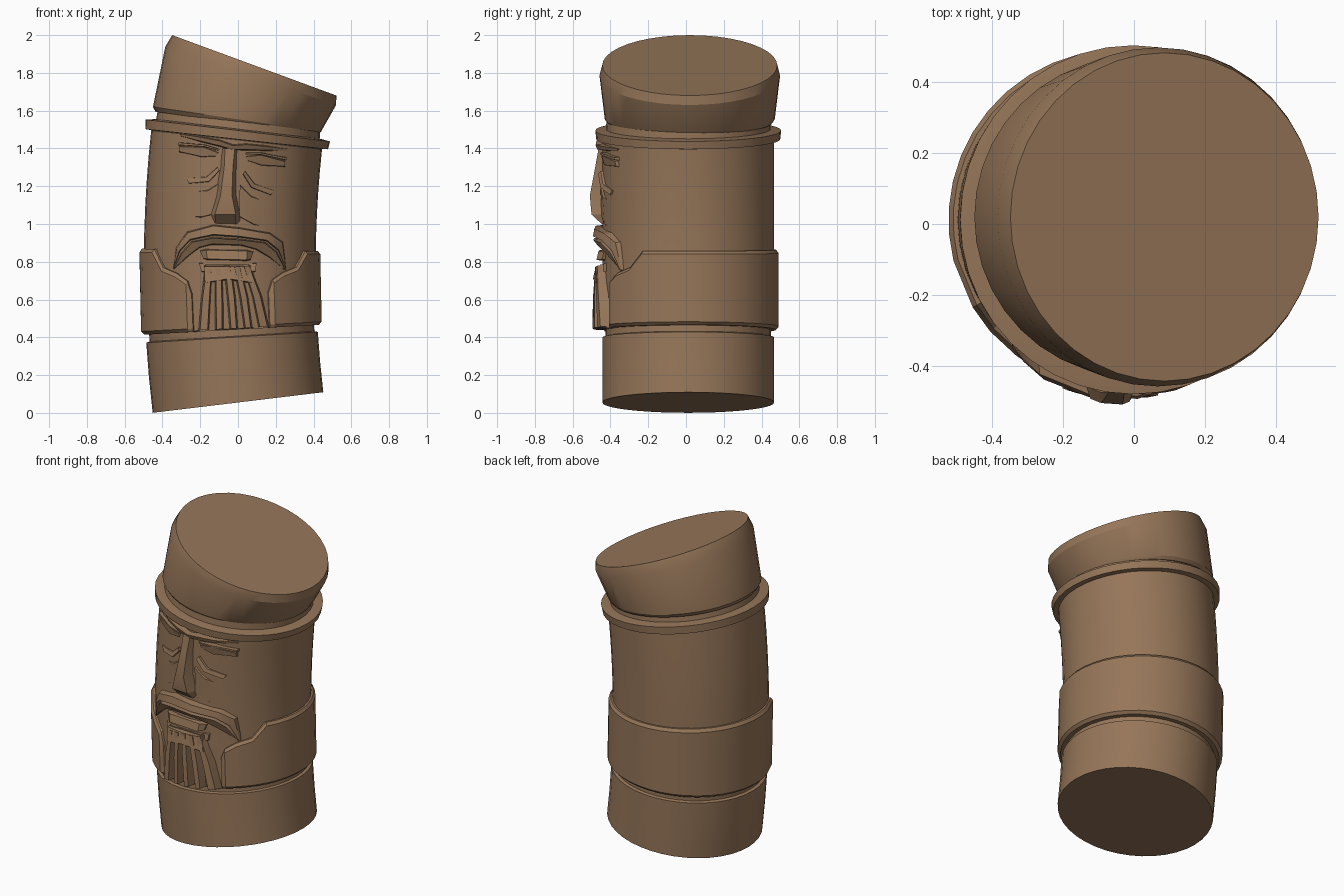
import bpy, bmesh, math

R, CY, SEG = 0.455, 0.012, 40

wood = bpy.data.materials.new("carved_brown_wood")
wood.diffuse_color = (0.305, 0.181, 0.100, 1)


def tilt(h):
    return 0.12 - 0.165 * h


def axis_x(h):
    return -(0.12 * h - 0.0825 * h * h)


def bend(a, r, h):
    """Point on the curved column: angle from the front, radius, height."""
    u, t = r * math.sin(a), tilt(h)
    return (axis_x(h) + u * math.cos(t), CY - r * math.cos(a), 0.055 + h + u * math.sin(t))


def surface_y(x, z):
    """Depth of the column's front at a front-view point."""
    h = z - 0.055
    for _ in range(3):
        u = x - axis_x(h)
        h = z - 0.055 - u * tilt(h)
    return CY - math.sqrt(max(R * R - u * u, 0))


def loft(name, rings, closed=True):
    """Skin a list of equal closed cross-sections and cap both ends."""
    bm = bmesh.new()
    vs = [[bm.verts.new(p) for p in ring] for ring in rings]
    n = len(vs[0])
    for a, b in zip(vs, vs[1:]):
        for i in range(n):
            bm.faces.new((a[i], a[(i + 1) % n], b[(i + 1) % n], b[i]))
    bm.faces.new(vs[0])
    bm.faces.new(vs[-1])
    bmesh.ops.recalc_face_normals(bm, faces=bm.faces[:])
    me = bpy.data.meshes.new(name)
    bm.to_mesh(me)
    bm.free()
    me.materials.append(wood)
    ob = bpy.data.objects.new(name, me)
    bpy.context.collection.objects.link(ob)
    bpy.ops.object.select_all(action='DESELECT')
    ob.select_set(True)
    bpy.context.view_layer.objects.active = ob
    bpy.ops.object.shade_smooth_by_angle(angle=math.radians(24))
    return ob


def strip(name, a, b, pa, pb, bevel=0.01):
    """Carved relief between two front-view rails; pa, pb = height above the column."""
    rings = []
    for i, ((ax, az), (bx, bz)) in enumerate(zip(a, b)):
        da = pa[i] if isinstance(pa, (list, tuple)) else pa
        db = pb[i] if isinstance(pb, (list, tuple)) else pb
        d = math.hypot(bx - ax, bz - az) or 1
        k = min(bevel / d, 0.4)
        fa = (ax + (bx - ax) * k, az + (bz - az) * k)
        fb = (bx + (ax - bx) * k, bz + (az - bz) * k)
        rings.append([(ax, surface_y(ax, az) + 0.03, az),
                      (fa[0], surface_y(*fa) - da, fa[1]),
                      (fb[0], surface_y(*fb) - db, fb[1]),
                      (bx, surface_y(bx, bz) + 0.03, bz)])
    return loft(name, rings)


ANG = [2 * math.pi * i / SEG for i in range(SEG)]

# Column with a groove above the foot and a neck under the hat
profile = [(0, R), (0.17, R), (0.345, R), (0.35, 0.437), (0.385, 0.437), (0.39, R)]
profile += [(0.39 + 0.125 * i, R) for i in range(1, 9)] + [(1.40, 0.44), (1.53, 0.43)]
loft("column", [[bend(a, r, h) for a in ANG] for h, r in profile])

# Hat brim ring
loft("hat_brim", [[bend(a, r, h) for a in ANG] for h, r in
                  [(1.392, 0.45), (1.394, 0.487), (1.44, 0.492), (1.448, 0.44)]])

# Flaring, slanted hat: centre x, centre z, slope in degrees, radius
hat = []
for cx, cz, deg, r in [(-0.005, 1.535, -7.8, 0.435), (-0.005, 1.555, -8.3, 0.45),
                       (0.0675, 1.785, -18.9, 0.478), (0.086, 1.84, -20.2, 0.463)]:
    t = math.radians(deg)
    hat.append([(cx + r * math.sin(a) * math.cos(t), CY + 0.008 - r * math.cos(a),
                 cz + r * math.sin(a) * math.sin(t)) for a in ANG])
loft("hat", hat)

# Collar wrapped round the back, open and stepped at the front
steps = [(26, 0.58), (29, 0.645), (37, 0.685), (49, 0.715), (59, 0.808)]
cols = steps + [(a, 0.808) for a in range(68, 293, 9)] + [(360 - a, h) for a, h in steps[::-1]]
rings = []
for i, (deg, top) in enumerate(cols):
    a, lip = math.radians(deg), 0.465 if i in (0, len(cols) - 1) else 0.48
    rings.append([bend(a, 0.43, 0.385), bend(a, 0.463, 0.385), bend(a, lip, 0.402),
                  bend(a, lip, top - 0.018), bend(a, 0.467, top), bend(a, 0.43, top)])
loft("collar", rings)

# Nose: narrow bridge, swelling ridge, flared undercut tip
strip("nose", [(-0.10, 1.40), (-0.105, 1.30), (-0.125, 1.15), (-0.155, 1.05), (-0.15, 1.005)],
      [(0.015, 1.40), (0.005, 1.30), (0.0, 1.15), (0.02, 1.05), (0.02, 1.0)],
      [0.02, 0.038, 0.066, 0.058, 0.005], [0.02, 0.038, 0.066, 0.058, 0.005], 0.032)

# Moustache: upper and lower slopes with drooping ends
top = [(-0.345, 0.765), (-0.33, 0.88), (-0.27, 0.963), (-0.13, 1.0), (0.01, 0.985),
       (0.17, 0.958), (0.24, 0.91), (0.255, 0.76)]
mid = [(-0.343, 0.764), (-0.305, 0.85), (-0.25, 0.91), (-0.13, 0.935), (0.01, 0.925),
       (0.15, 0.905), (0.21, 0.855), (0.253, 0.758)]
low = [(-0.338, 0.76), (-0.27, 0.815), (-0.20, 0.87), (-0.14, 0.885), (0.02, 0.88),
       (0.09, 0.862), (0.16, 0.82), (0.248, 0.752)]
rise = [0.01, 0.025, 0.04, 0.045, 0.045, 0.04, 0.025, 0.01]
strip("moustache_upper", top, mid, rise, [r + 0.008 for r in rise])
strip("moustache_lower", mid, low, [r + 0.006 for r in rise], [r * 0.7 for r in rise])

# Lower lip and the chin below it
strip("lower_lip", [(-0.205, 0.865), (-0.17, 0.872), (0.05, 0.867), (0.085, 0.86)],
      [(-0.18, 0.81), (-0.16, 0.805), (0.045, 0.80), (0.065, 0.805)],
      [0.01, 0.03, 0.03, 0.01], [0.015, 0.04, 0.04, 0.015])
strip("chin", [(-0.21, 0.80), (0.10, 0.80)], [(-0.19, 0.74), (0.09, 0.74)], 0.015, 0.018)

# Beard backing and raised, fanning locks
strip("beard", [(-0.18, 0.785), (-0.20, 0.60), (-0.215, 0.43)],
      [(0.065, 0.785), (0.135, 0.60), (0.17, 0.45)], 0.022, 0.022)
strip("beard_top", [(-0.18, 0.785), (-0.06, 0.785), (0.065, 0.785)],
      [(-0.175, 0.68), (-0.05, 0.70), (0.085, 0.68)], 0.035, 0.05)
N = 5
for i in range(N):
    f0, f1 = i / N, (i + 1) / N
    left, right = [], []
    for xl, xr, z, gap in [(-0.178, 0.07, 0.76, 0), (-0.20, 0.13, 0.60, 0.012),
                           (-0.213, 0.168, 0.437, 0.024)]:
        w = xr - xl
        left.append((xl + w * f0 + (gap / 2 if i else 0), z + 0.02 * f0))
        right.append((xl + w * f1 - (gap / 2 if i < N - 1 else 0), z + 0.02 * f1))
    strip(f"beard_lock_{i + 1}", left, right, [0.038, 0.05, 0.052], [0.038, 0.05, 0.052], 0.012)

# Paired face parts, mirrored about the leaning face line
for side, s in (("left", -1), ("right", 1)):
    def face(pts):
        return [(-0.042 + s * dx + 0.07 * (z - 1.2), z - 0.035 * s * dx / 0.25) for dx, z in pts]

    # Brow ridge
    strip(f"{side}_brow", face([(0, 1.425), (0.07, 1.44), (0.17, 1.445), (0.29, 1.445)]),
          face([(0, 1.385), (0.07, 1.395), (0.17, 1.405), (0.27, 1.42)]),
          [0.035, 0.04, 0.03, 0.005], [0.025, 0.03, 0.022, 0.005])
    # Closed eye and upper lid
    strip(f"{side}_eye", face([(0.07, 1.375), (0.15, 1.395), (0.28, 1.38)]),
          face([(0.085, 1.34), (0.16, 1.325), (0.28, 1.335)]),
          [0.008, 0.024, 0.02], [0.006, 0.014, 0.014])
    strip(f"{side}_eyelid", face([(0.07, 1.39), (0.15, 1.402), (0.285, 1.395)]),
          face([(0.07, 1.375), (0.15, 1.385), (0.285, 1.375)]),
          [0.015, 0.032, 0.026], [0.015, 0.032, 0.026], 0.004)
    # Bag under the eye
    strip(f"{side}_eye_bag", face([(0.075, 1.295), (0.13, 1.235), (0.235, 1.215)]),
          face([(0.06, 1.27), (0.11, 1.205), (0.215, 1.18)]),
          [0.012, 0.012, 0.004], [0.025, 0.022, 0.01], 0.006)
    # Cheek rising from beside the nose
    strip(f"{side}_cheek", face([(0.05, 1.23), (0.11, 1.18), (0.21, 1.16)]),
          face([(0.06, 1.03), (0.14, 1.0), (0.21, 0.99)]),
          [0.012, 0.010, -0.004], [0.006, 0.006, -0.004], 0.02)
